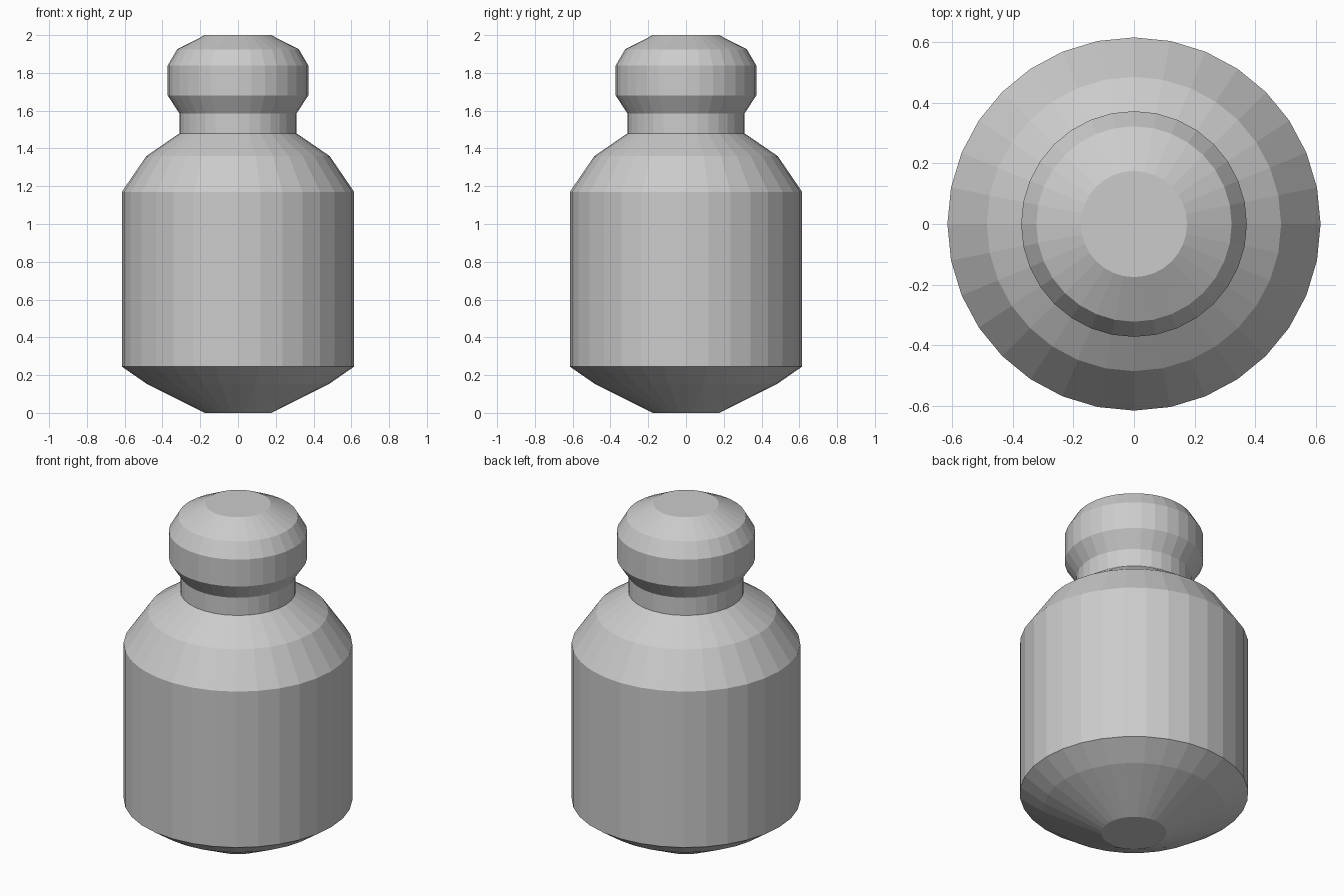
import bpy
import bmesh
from math import tau, cos, sin

SIDES = 32

cube = bpy.data.objects.get("Cube")
if cube:
    bpy.data.objects.remove(cube, do_unlink=True)

grey = bpy.data.materials.new("plain grey")
grey.use_nodes = True
grey.diffuse_color = (0.6, 0.6, 0.6, 1)
grey.node_tree.nodes["Principled BSDF"].inputs["Base Color"].default_value = grey.diffuse_color


def lathe(name, profile, cap_bottom=False, cap_top=False):
    """Turn a (radius, height) profile around z with flat facets."""
    bm = bmesh.new()
    rings = [[bm.verts.new((r * cos(tau * i / SIDES), r * sin(tau * i / SIDES), z))
              for i in range(SIDES)] for r, z in profile]
    for low, high in zip(rings, rings[1:]):
        for i in range(SIDES):
            j = (i + 1) % SIDES
            bm.faces.new((low[i], low[j], high[j], high[i]))
    if cap_bottom:
        bm.faces.new(rings[0][::-1])
    if cap_top:
        bm.faces.new(rings[-1])
    mesh = bpy.data.meshes.new(name)
    bm.to_mesh(mesh)
    bm.free()
    mesh.materials.append(grey)
    obj = bpy.data.objects.new(name, mesh)
    bpy.context.collection.objects.link(obj)
    return obj


# Body: tapered base, straight wall and sloping shoulder
lathe("body", [(0.175, 0), (0.485, 0.155), (0.615, 0.245), (0.615, 1.17),
               (0.485, 1.36), (0.31, 1.48)], cap_bottom=True)

# Knob: narrow neck and rounded head
lathe("neck_and_knob", [(0.31, 1.48), (0.31, 1.585), (0.372, 1.68), (0.372, 1.84),
                        (0.322, 1.925), (0.175, 2)], cap_top=True)
